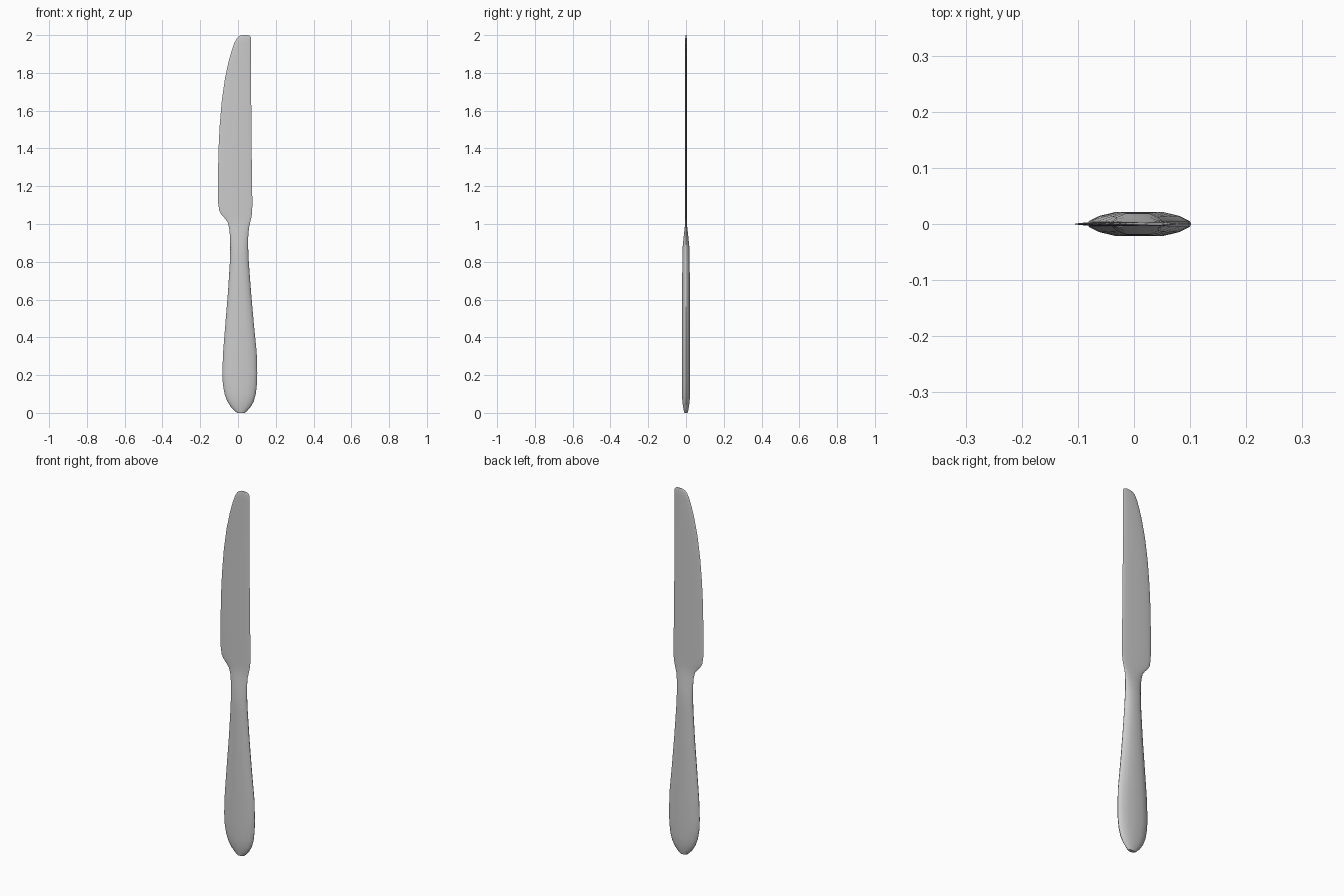
import bpy, bmesh, math

# Outline stations: height, left edge, right edge, half thickness
STATIONS = [
    (0.000, -0.005, 0.036, 0.009), (0.008, -0.015, 0.046, 0.011),
    (0.030, -0.037, 0.066, 0.015), (0.060, -0.056, 0.083, 0.0195),
    (0.100, -0.071, 0.094, 0.0208), (0.150, -0.080, 0.100, 0.0215),
    (0.210, -0.083, 0.102, 0.0215), (0.320, -0.079, 0.099, 0.0215),
    (0.470, -0.067, 0.084, 0.0212), (0.640, -0.053, 0.069, 0.0205),
    (0.800, -0.043, 0.057, 0.0195), (0.870, -0.041, 0.054, 0.0185),
    (0.930, -0.042, 0.054, 0.0125), (0.980, -0.047, 0.058, 0.007),
    (1.010, -0.055, 0.065, 0.0045), (1.030, -0.070, 0.070, 0.004),
    (1.050, -0.088, 0.073, 0.004), (1.070, -0.099, 0.075, 0.004),
    (1.110, -0.105, 0.076, 0.004), (1.250, -0.106, 0.074, 0.004),
    (1.400, -0.103, 0.072, 0.004), (1.520, -0.097, 0.071, 0.004),
    (1.650, -0.086, 0.070, 0.004), (1.770, -0.069, 0.070, 0.004),
    (1.860, -0.050, 0.070, 0.004), (1.920, -0.033, 0.070, 0.004),
    (1.960, -0.019, 0.070, 0.004), (1.985, -0.005, 0.070, 0.004),
    (1.995, 0.006, 0.064, 0.003), (2.000, 0.020, 0.054, 0.002),
]

# Upper half of the cross-section: width fraction, thickness fraction
HALF = [(-0.97, 0.25), (-0.78, 0.66), (-0.45, 1.0), (0.0, 1.0),
        (0.45, 1.0), (0.78, 0.66), (0.97, 0.25)]
SECTION = [(-1, 0)] + HALF + [(1, 0)] + [(u, -v) for u, v in reversed(HALF)]


def loft(name, stations):
    bm = bmesh.new()
    rings = []
    for z, left, right, t in stations:
        mid, half = (left + right) / 2, (right - left) / 2
        rings.append([bm.verts.new((mid + u * half, v * t, z)) for u, v in SECTION])
    n = len(SECTION)
    for a, b in zip(rings, rings[1:]):
        for i in range(n):
            j = (i + 1) % n
            bm.faces.new((a[i], a[j], b[j], b[i]))
    bm.faces.new(rings[0])
    bm.faces.new(rings[-1])
    bmesh.ops.recalc_face_normals(bm, faces=bm.faces)
    mesh = bpy.data.meshes.new(name)
    bm.to_mesh(mesh)
    bm.free()
    obj = bpy.data.objects.new(name, mesh)
    bpy.context.collection.objects.link(obj)
    bpy.context.view_layer.objects.active = obj
    obj.select_set(True)
    bpy.ops.object.shade_smooth_by_angle(angle=math.radians(40))
    return obj


# One-piece handle, neck and blade
loft("table_knife", STATIONS)
